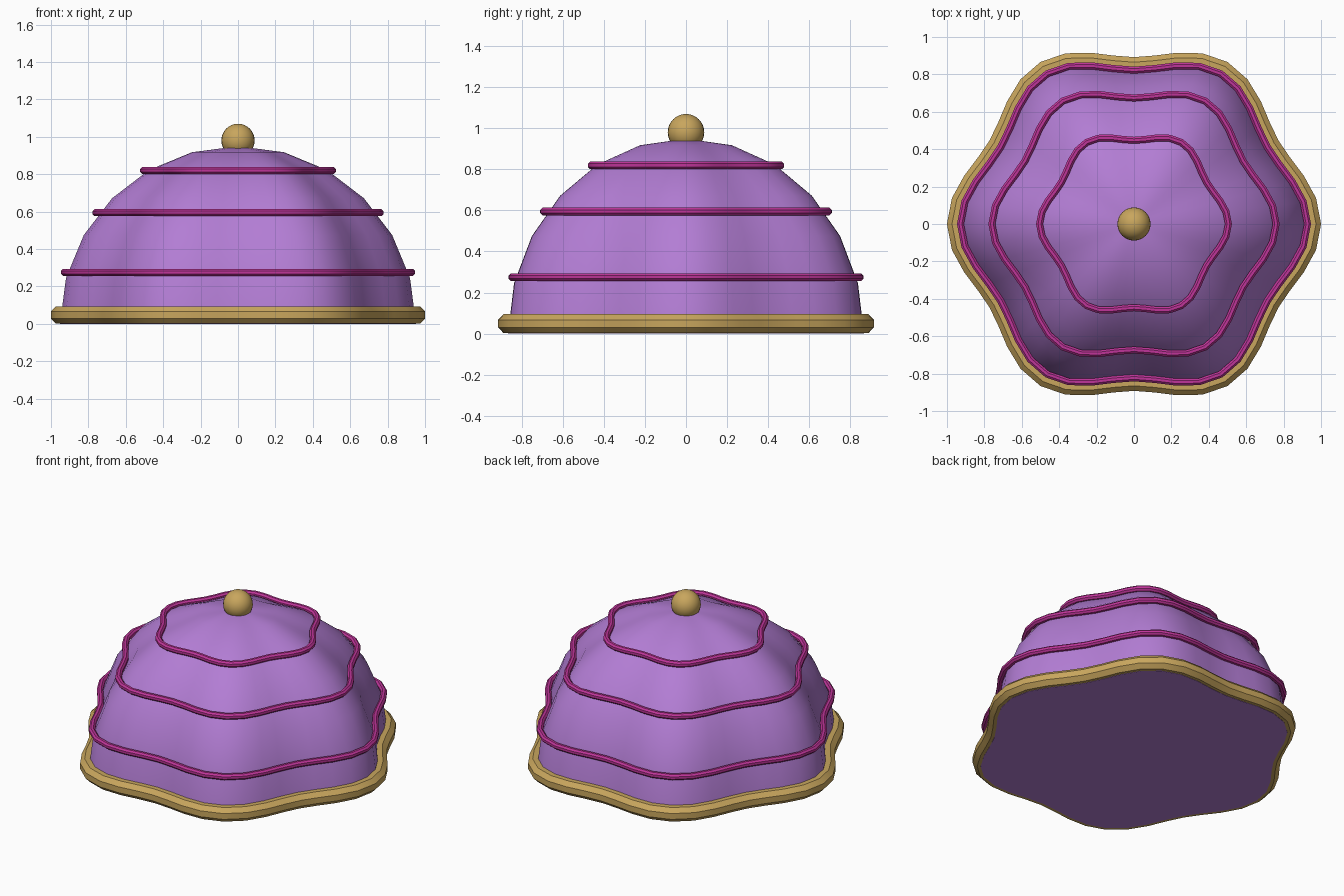
import bpy
import bmesh
from math import sin, cos, pi, radians
from mathutils import Vector

SEGMENTS = 48
LOBES = 6
WAVE = 0.06

cube = bpy.data.objects.get("Cube")
if cube:
    bpy.data.objects.remove(cube, do_unlink=True)


def make_material(name, rgb):
    mat = bpy.data.materials.new(name)
    mat.use_nodes = True
    color = (*rgb, 1)
    mat.diffuse_color = color
    mat.node_tree.nodes["Principled BSDF"].inputs["Base Color"].default_value = color
    return mat


purple = make_material("soft purple", (0.45, 0.205, 0.66))
gold = make_material("antique gold", (0.58, 0.38, 0.11))
magenta = make_material("magenta trim", (0.52, 0.035, 0.32))


def lobed_point(radius, step, z):
    """Point on a six-lobed outline whose lobe tips lie at the given radius."""
    a = 2 * pi * step / SEGMENTS
    r = radius * (1 + WAVE * cos(LOBES * a)) / (1 + WAVE)
    return Vector((r * cos(a), r * sin(a), z))


def finish(bm, name, mat, angle):
    bmesh.ops.recalc_face_normals(bm, faces=bm.faces)
    mesh = bpy.data.meshes.new(name)
    bm.to_mesh(mesh)
    bm.free()
    mesh.materials.append(mat)
    obj = bpy.data.objects.new(name, mesh)
    bpy.context.collection.objects.link(obj)
    bpy.ops.object.select_all(action="DESELECT")
    obj.select_set(True)
    bpy.context.view_layer.objects.active = obj
    bpy.ops.object.shade_smooth_by_angle(angle=radians(angle))
    return obj


def bridge(bm, a, b):
    """Join two closed loops of vertices with quads."""
    n = len(a)
    for i in range(n):
        j = (i + 1) % n
        bm.faces.new((a[i], a[j], b[j], b[i]))


def lobed_tube(name, radius, z, thickness, mat, sides=8):
    """Sweep an upright polygon along the lobed outline."""
    bm = bmesh.new()
    rings = []
    for i in range(SEGMENTS):
        tangent = lobed_point(radius, i + 0.5, z) - lobed_point(radius, i - 0.5, z)
        outward = tangent.cross(Vector((0, 0, 1))).normalized()
        center = lobed_point(radius, i, z)
        ring = []
        for k in range(sides):
            a = 2 * pi * (k + 0.5) / sides
            offset = outward * cos(a) + Vector((0, 0, sin(a)))
            ring.append(bm.verts.new(center + offset * thickness))
        rings.append(ring)
    for i in range(SEGMENTS):
        bridge(bm, rings[i], rings[(i + 1) % SEGMENTS])
    return finish(bm, name, mat, 30)


# Lobed dome, closed underneath
bm = bmesh.new()
levels = []
for step in range(6):
    a = radians(15 * step)
    levels.append([bm.verts.new(lobed_point(0.952 * cos(a), i, 0.95 * sin(a)))
                   for i in range(SEGMENTS)])
for low, high in zip(levels, levels[1:]):
    bridge(bm, low, high)
apex = bm.verts.new((0, 0, 0.95))
for i in range(SEGMENTS):
    bm.faces.new((levels[-1][i], levels[-1][(i + 1) % SEGMENTS], apex))
bm.faces.new(levels[0][::-1])
finish(bm, "dome", purple, 40)

# Thick rim around the base
lobed_tube("base_rim", 0.954, 0.048, 0.05, gold)

# Trim cords around the dome
for name, radius, z in (("lower_cord", 0.928, 0.275),
                        ("middle_cord", 0.76, 0.595),
                        ("upper_cord", 0.505, 0.82)):
    lobed_tube(name, radius, z, 0.02, magenta)

# Ball finial
bm = bmesh.new()
bmesh.ops.create_uvsphere(bm, u_segments=24, v_segments=16, radius=0.089)
bmesh.ops.translate(bm, verts=bm.verts, vec=(0, 0, 0.981))
finish(bm, "finial", gold, 40)
